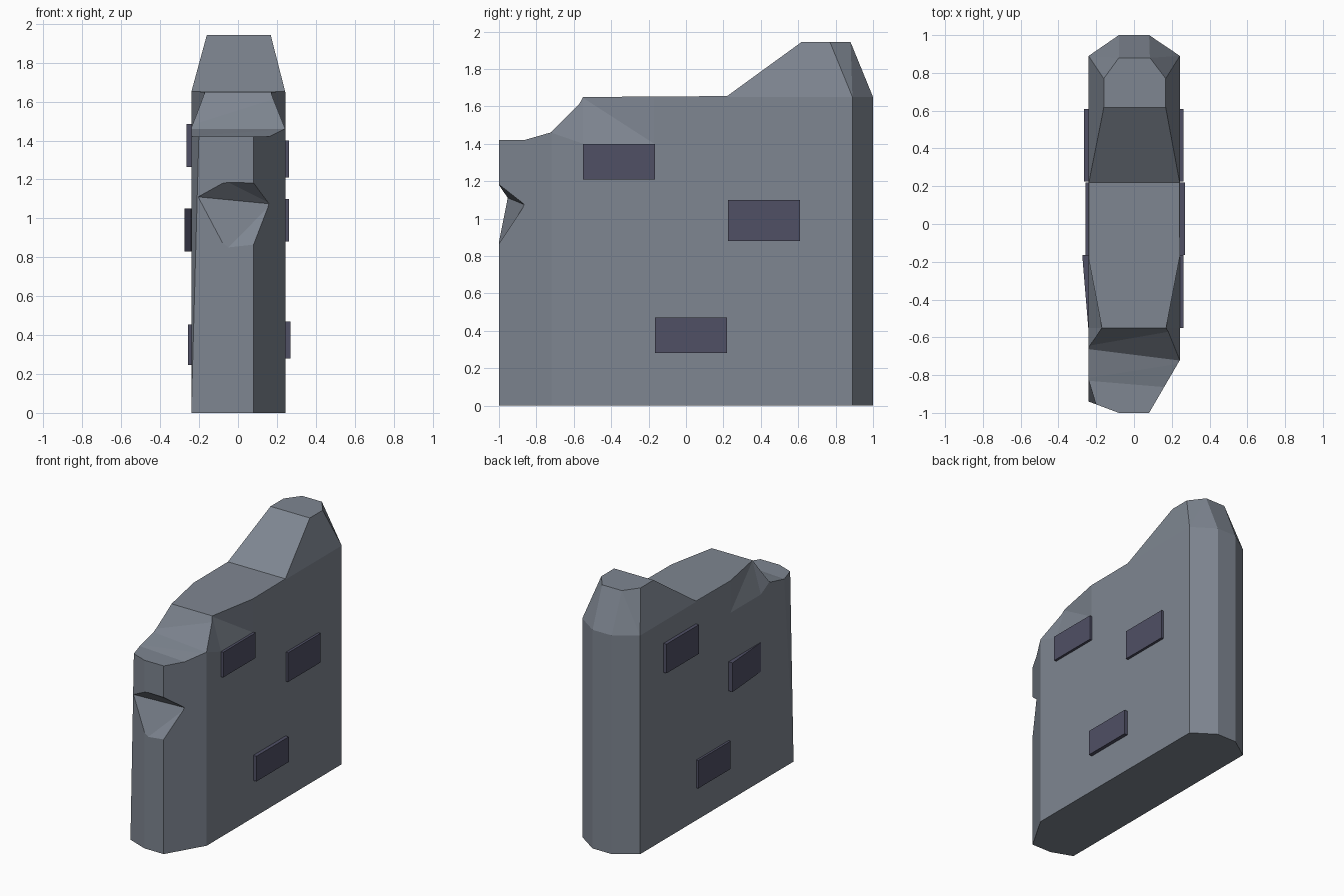
import bpy, bmesh
from mathutils import Vector

if "Cube" in bpy.data.objects:
    bpy.data.objects.remove(bpy.data.objects["Cube"])


def finish(bm, name):
    bmesh.ops.recalc_face_normals(bm, faces=bm.faces[:])
    mesh = bpy.data.meshes.new(name)
    bm.to_mesh(mesh)
    bm.free()
    ob = bpy.data.objects.new(name, mesh)
    bpy.context.collection.objects.link(ob)
    return ob


def paint(ob, name, color):
    mat = bpy.data.materials.get(name) or bpy.data.materials.new(name)
    mat.diffuse_color = color
    mat.use_nodes = True
    mat.node_tree.nodes["Principled BSDF"].inputs["Base Color"].default_value = mat.diffuse_color
    ob.data.materials.clear()
    ob.data.materials.append(mat)


def hull(name, pts):
    bm = bmesh.new()
    for p in pts:
        bm.verts.new(p)
    res = bmesh.ops.convex_hull(bm, input=bm.verts[:])
    junk = {v for v in res["geom_interior"] + res["geom_unused"]
            if isinstance(v, bmesh.types.BMVert)}
    bmesh.ops.delete(bm, geom=list(junk), context='VERTS')
    bmesh.ops.dissolve_limit(bm, angle_limit=0.005, verts=bm.verts[:], edges=bm.edges[:])
    return finish(bm, name)


def side_profile(y_low, y_step):
    return [(-1.1, -0.1), (-1.1, 1.42), (y_low, 1.42), (y_step, 1.46), (-0.55, 1.65),
            (0.22, 1.655), (0.97, 2.2), (1.1, 2.2), (1.1, -0.1)]


def loft(name, left, right, x):
    bm = bmesh.new()
    a = [bm.verts.new((-x, y, z)) for y, z in left]
    b = [bm.verts.new((x, y, z)) for y, z in right]
    bm.faces.new(a)
    bm.faces.new(b)
    n = len(a)
    for i in range(n):
        j = (i + 1) % n
        bm.faces.new((a[i], a[j], b[j], b[i]))
    bmesh.ops.triangulate(bm, faces=bm.faces[:])
    return finish(bm, name)


def boolean(ob, other, op):
    other.hide_render = True
    mod = ob.modifiers.new(op, 'BOOLEAN')
    mod.operation, mod.solver, mod.object = op, 'EXACT', other
    bpy.context.view_layer.objects.active = ob
    bpy.ops.object.modifier_apply(modifier=mod.name)
    bpy.data.objects.remove(other)


# Wall: stepped side profile trimmed by a chamfered plan that tapers to the peak
back = [(0.243, 0.89), (0.08, 1), (-0.08, 1), (-0.24, 0.89)]
front = [(-0.08, -1), (0.08, -1), (0.243, -0.72)]
foot = back + [(-0.24, -0.94)] + front
shoulder = back + [(-0.24, -0.81), (-0.195, -0.957)] + front
peak = [(x, y) for k in (-0.16, 0.168) for x, y in ((k, 0.5), (k, 0.77), (k / 2, 0.88))]
envelope = hull("envelope", [(x, y, z) for ring, z in ((foot, 0), (shoulder, 1.65), (peak, 1.943))
                             for x, y in ring])
wall = loft("stone_wall", side_profile(-0.825, -0.655), side_profile(-0.875, -0.73), 0.3)
boolean(wall, envelope, 'INTERSECT')

# Worn front shoulders on both sides
for s, y_step in ((1, -0.722), (-1, -0.66)):
    rim = [(-0.17, 1.4), (-0.17, 1.75), (-0.55, 1.4), (y_step, 1.46), (y_step, 1.75)]
    pts = [(s * x, y, z) for x in (0.243, 0.32) for y, z in rim]
    pts += [(s * 0.17, -0.55, z) for z in (1.645, 1.75)]
    boolean(wall, hull("shoulder_cutter", pts), 'DIFFERENCE')

# Notch in the front end: a wedge whose ridge runs between the two chamfers
a, b = Vector((-0.2, -0.952, 1.11)), Vector((0.16, -0.865, 1.075))
notch = [a + (a - b) * 0.03, b + (b - a) * 0.03]
for x in (-0.08, 0.08):
    ridge = a.lerp(b, (x - a.x) / (b.x - a.x))
    for z in (1.18, 0.875):
        notch.append(ridge + (Vector((x, -1, z)) - ridge) * 1.25)
boolean(wall, hull("notch_cutter", notch), 'DIFFERENCE')
paint(wall, "stone", (0.21, 0.238, 0.283, 1))

# Raised bricks: outer x at back end, outer x at front end, y start, z range
bricks = [(0.262, 0.262, -0.55, 1.21, 1.4), (0.262, 0.262, 0.225, 0.88, 1.1),
          (0.27, 0.27, -0.165, 0.28, 0.47), (-0.265, -0.265, 0.225, 1.265, 1.485),
          (-0.274, -0.242, -0.55, 0.83, 1.05), (-0.257, -0.257, -0.165, 0.245, 0.455)]
for i, (xb, xf, y, z0, z1) in enumerate(bricks):
    depth = 0.04 if xb > 0 else -0.04
    brick = hull(f"brick_{i + 1}", [(x - d, yy, z) for x, yy in ((xf, y), (xb, y + 0.385))
                                    for d in (0, depth) for z in (z0, z1)])
    paint(brick, "brick", (0.08, 0.08, 0.13, 1))
